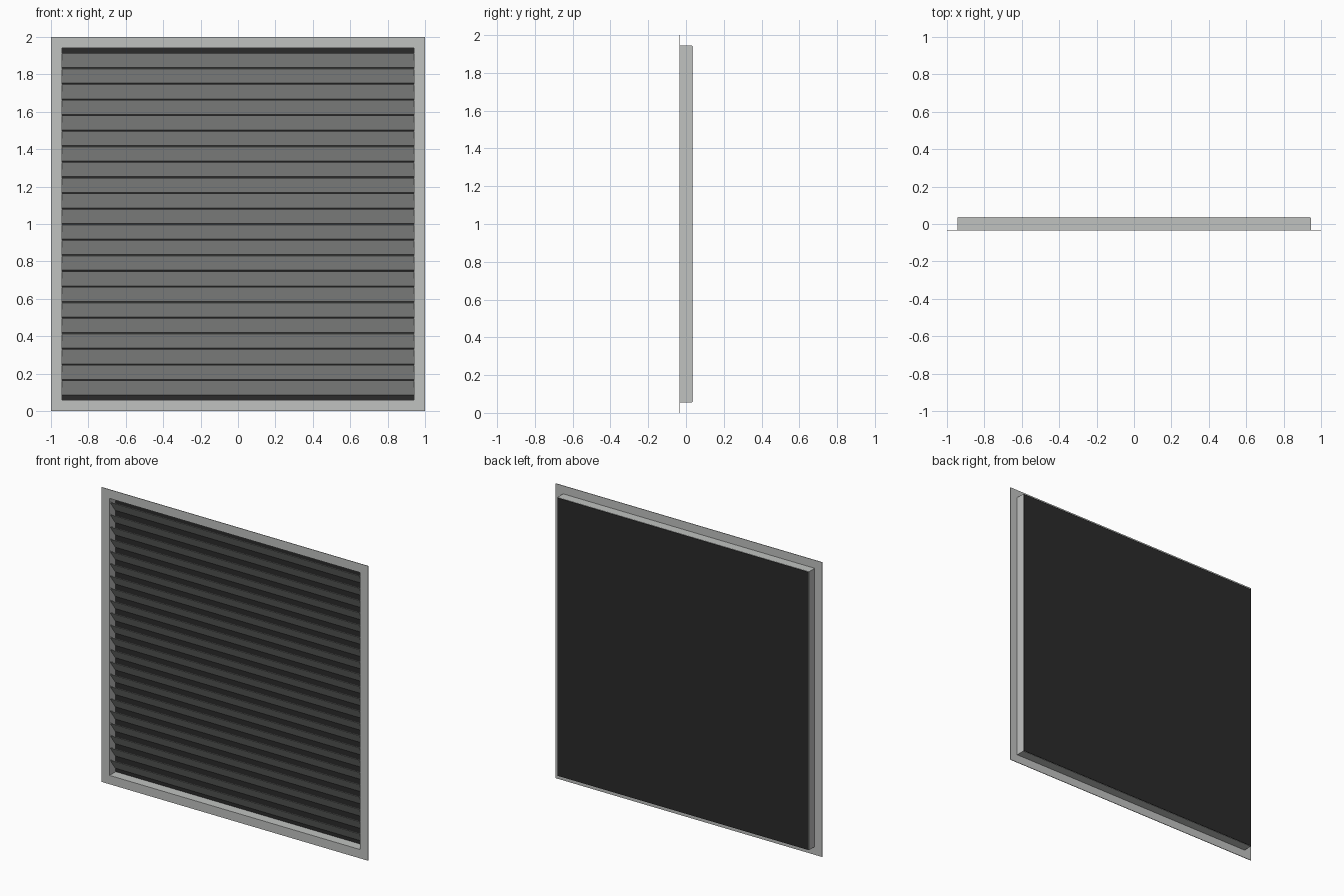
import bpy
from mathutils import Matrix, Vector

old = bpy.data.objects.get("Cube")
if old:
    bpy.data.objects.remove(old, do_unlink=True)


def material(name, rgb):
    m = bpy.data.materials.new(name)
    m.use_nodes = True
    m.diffuse_color = (*rgb, 1)
    m.node_tree.nodes["Principled BSDF"].inputs["Base Color"].default_value = (*rgb, 1)
    return m


grey = material("light grey metal", (0.53, 0.54, 0.53))
black = material("black backing", (0.024, 0.024, 0.024))

MID = 1.0              # height of the centre
FRONT, BACK = -0.035, 0.034
OPEN, SHELL = 0.94, 0.945
COUNT = 22
PITCH = 1 / 12


def frame(name, inner, outer, y0, y1):
    """Square ring extruded along y."""
    corners = [(-1, -1), (1, -1), (1, 1), (-1, 1)]
    verts = [(sx * r, y, MID + sz * r)
             for r, y in ((outer, y0), (inner, y0), (inner, y1), (outer, y1))
             for sx, sz in corners]
    faces = []
    for ring in range(4):
        for i in range(4):
            j, nxt = (i + 1) % 4, (ring + 1) % 4
            faces.append((ring * 4 + i, ring * 4 + j, nxt * 4 + j, nxt * 4 + i))
    mesh = bpy.data.meshes.new(name)
    mesh.from_pydata(verts, [], faces)
    mesh.materials.append(grey)
    obj = bpy.data.objects.new(name, mesh)
    bpy.context.collection.objects.link(obj)
    return obj


def box(name, size, centre, mat, tilt=0.0):
    bpy.ops.mesh.primitive_cube_add(size=1)
    obj = bpy.context.object
    obj.name = name
    obj.data.transform(Matrix.Translation(centre) @ Matrix.Rotation(tilt, 4, "X")
                       @ Matrix.Diagonal(Vector((*size, 1))))
    obj.data.materials.append(mat)
    return obj


# Thin front flange and the shallow housing behind it
frame("front_flange", OPEN, 1.0, FRONT, FRONT + 0.004)
frame("housing_walls", OPEN, SHELL, FRONT + 0.004, BACK - 0.003)

# Dark plate closing the back
box("back_plate", (2 * SHELL - 0.004, 0.003, 2 * SHELL - 0.004),
    (0, BACK - 0.0015, MID), black)

# Slats, with the front edge high and the rear edge low
depth, rise = 0.056, 0.076
slope = Vector((depth, -rise))
tilt = Vector((0, -1)).angle_signed(slope)
for i in range(COUNT):
    z = MID + (i - (COUNT - 1) / 2) * PITCH
    box(f"slat_{i + 1}", (2 * OPEN, 0.003, slope.length), (0, -0.001, z), grey, -tilt)
